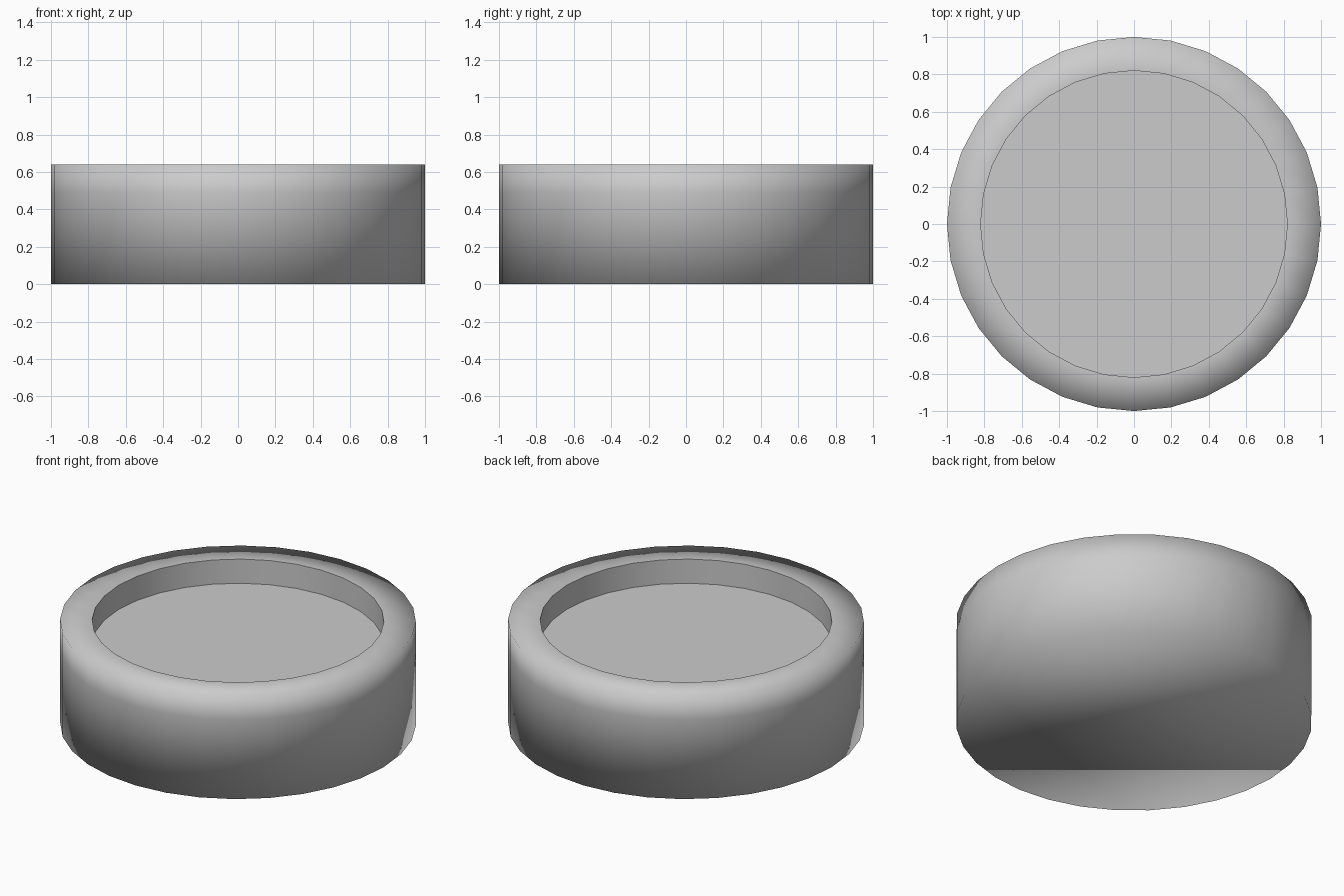
import bpy
import bmesh
from mathutils import Matrix

cube = bpy.data.objects.get("Cube")
if cube:
    bpy.data.objects.remove(cube, do_unlink=True)

SIDES = 32
RADIUS, INNER = 1.0, 0.82
HEIGHT, FLOOR = 0.64, 0.49

# Plain grey material
grey = bpy.data.materials.new("plain_grey")
grey.use_nodes = True
colour = (0.6, 0.6, 0.6, 1.0)
grey.diffuse_color = colour
grey.node_tree.nodes["Principled BSDF"].inputs["Base Color"].default_value = colour

# Round body: a single disc pulled up through each ring of the profile
bm = bmesh.new()


def ring(radius, z):
    made = bmesh.ops.create_circle(bm, segments=SIDES, radius=radius,
                                   matrix=Matrix.Translation((0, 0, z)))
    return made["verts"]


profile = [(RADIUS, 0), (RADIUS, FLOOR), (RADIUS, HEIGHT),
           (INNER, HEIGHT), (INNER, FLOOR)]
rings = [ring(r, z) for r, z in profile]
for low, high in zip(rings, rings[1:]):
    for i in range(SIDES):
        j = (i + 1) % SIDES
        bm.faces.new((low[i], low[j], high[j], high[i]))

# Flat underside and recessed floor
bm.faces.new(rings[0])
bm.faces.new(rings[-1])
bmesh.ops.recalc_face_normals(bm, faces=bm.faces)

# Soft outside, crisp edges around the recess
for face in bm.faces:
    face.smooth = True
for loop in rings[-2:]:
    for i in range(SIDES):
        bm.edges.get((loop[i], loop[(i + 1) % SIDES])).smooth = False

mesh = bpy.data.meshes.new("round_dish")
bm.to_mesh(mesh)
bm.free()
mesh.materials.append(grey)
dish = bpy.data.objects.new("round_dish", mesh)
bpy.context.collection.objects.link(dish)
